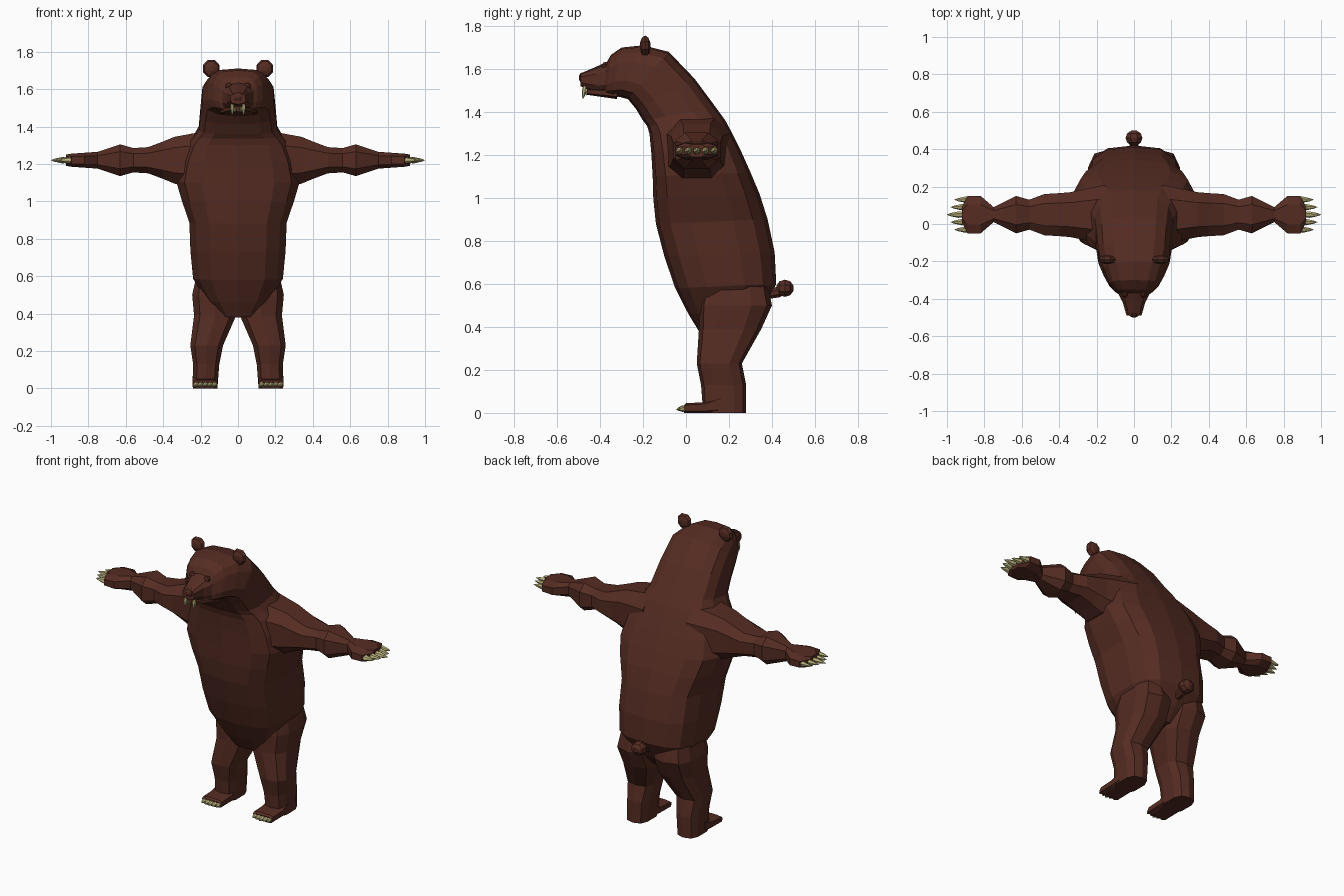
import bpy
import bmesh
import math
from mathutils import Vector

cube = bpy.data.objects.get("Cube")
if cube:
    bpy.data.objects.remove(cube, do_unlink=True)


def make_material(name, red, green, blue):
    material = bpy.data.materials.new(name)
    material.use_nodes = True
    color = (red, green, blue, 1)
    material.diffuse_color = color
    shader = material.node_tree.nodes["Principled BSDF"]
    shader.inputs["Base Color"].default_value = color
    return material


fur = make_material("brown_fur", .09, .025, .016)
ivory = make_material("pale_claw", .5, .45, .2)


def outline(center, u, v, sides, power):
    """Rounded-box cross-section that fills the half axes u and v."""
    def soften(value):
        return math.copysign(abs(value) ** power, value)

    angles = [math.tau * (i + .5) / sides for i in range(sides)]
    across = [soften(math.cos(angle)) for angle in angles]
    along = [soften(math.sin(angle)) for angle in angles]
    return [center + u * a / max(across) + v * b / max(along)
            for a, b in zip(across, along)]


def build(name, tubes, material, sides=8, power=1):
    """Flat-shaded object made of one or more capped lofts."""
    bm = bmesh.new()
    for rings in tubes:
        loops = []
        for center, u, v in rings:
            points = outline(center, u, v, sides, power)
            loops.append([bm.verts.new(point) for point in points])
        for lower, upper in zip(loops, loops[1:]):
            for i in range(sides):
                j = (i + 1) % sides
                bm.faces.new((lower[i], lower[j], upper[j], upper[i]))
        bm.faces.new(loops[0])
        bm.faces.new(loops[-1])
    bmesh.ops.recalc_face_normals(bm, faces=bm.faces)
    mesh = bpy.data.meshes.new(name)
    bm.to_mesh(mesh)
    bm.free()
    mesh.materials.append(material)
    obj = bpy.data.objects.new(name, mesh)
    bpy.context.collection.objects.link(obj)


def refine(keys):
    """Adds a smoothly interpolated step between neighbouring keys."""
    keys = [Vector(key) for key in keys]
    padded = [keys[0]] + keys + [keys[-1]]
    result = []
    for before, start, end, after in zip(padded, padded[1:], padded[2:], padded[3:]):
        result += [start, ((start + end) * 9 - before - after) / 16]
    return result + [keys[-1]]


def slanted_ring(front_y, front_z, back_y, back_z, half_width):
    front = Vector((0, front_y, front_z))
    back = Vector((0, back_y, back_z))
    return (front + back) / 2, Vector((half_width, 0, 0)), (back - front) / 2


def spike(base, tip, radius):
    """Blade-like cone that swells a little before its point."""
    base, tip = Vector(base), Vector(tip)
    direction = (tip - base).normalized()
    u = direction.orthogonal().normalized() * radius
    v = direction.cross(u)
    return [(base.lerp(tip, t), u * size, v * size)
            for t, size in ((0, .8), (.4, 1), (.8, .5), (1, .05))]


def ball(center, radius_x, radius_y, radius_z, steps=5):
    """Low-poly ellipsoid lofted from front to back."""
    rings = []
    for i in range(steps):
        angle = math.pi * (i + .5) / steps
        middle = Vector(center) - Vector((0, radius_y * math.cos(angle), 0))
        u = Vector((radius_x * math.sin(angle), 0, 0))
        v = Vector((0, 0, radius_z * math.sin(angle)))
        rings.append((middle, u, v))
    return rings


# Torso, neck and head in one sweep from hips to face
torso = [
    (.06, .38, .3, .42, .1), (-.05, .58, .42, .6, .24),
    (-.14, .88, .38, .9, .26), (-.155, 1.1, .3, 1.12, .33),
    (-.17, 1.3, .21, 1.31, .27), (-.2, 1.36, .14, 1.42, .21),
    (-.27, 1.46, -.08, 1.68, .19), (-.35, 1.47, -.3, 1.7, .13),
    (-.38, 1.47, -.37, 1.63, .08),
]
build("body", [[slanted_ring(*key) for key in refine(torso)]], fur, sides=14, power=.65)

# Muzzle, lower jaw and nose
muzzle = [(-.34, 1.48, -.33, 1.65, .1), (-.42, 1.49, -.42, 1.61, .06),
          (-.49, 1.52, -.49, 1.58, .04)]
build("muzzle", [[slanted_ring(*key) for key in muzzle]], fur, sides=10, power=.7)
jaw = [(-.32, 1.46, -.32, 1.51, .1), (-.46, 1.48, -.46, 1.51, .04)]
build("lower_jaw", [[slanted_ring(*key) for key in jaw]], fur, power=.7)
build("nose", [ball((0, -.48, 1.56), .03, .02, .025)], fur)

# Fangs: an outer upper pair and an inner lower pair
signs = (1, -1)
build("upper_fangs", [spike((s * .03, -.47, 1.52), (s * .03, -.48, 1.46), .01)
                      for s in signs], ivory, sides=6)
build("lower_fangs", [spike((s * .015, -.46, 1.48), (s * .015, -.48, 1.51), .007)
                      for s in signs], ivory, sides=6)

# Stubby tail on a thin stem
build("tail", [ball((0, .46, .58), .045, .042, .04),
               spike((0, .38, .55), (0, .5, .58), .025)], fur)

# Arm: distance from the middle, half depth, half height
arm = [
    (.15, .16, .16), (.34, .12, .125), (.4, .115, .1), (.48, .11, .07), (.56, .08, .065),
    (.63, .1, .085), (.75, .04, .045), (.82, .1, .04), (.89, .1, .035), (.92, .04, .03),
]
arm_y, arm_z = .05, 1.22

# Leg: height, inner, outer, front and back edge
leg = [
    (0, .11, .24, .08, .28), (.13, .1, .24, .07, .28), (.23, .08, .255, .05, .26),
    (.39, .01, .235, .06, .35), (.5, .01, .245, .06, .4), (.7, .06, .2, .1, .36),
]

# Foot: position along the sole, thickness
foot = [(.16, .08), (.09, .05), (0, .045), (-.01, .035)]
foot_x, foot_half = .176, .066
fan = range(-2, 3)

for label, side in zip(("left", "right"), signs):
    # Arm with paw, and its fan of five claws
    rings = [(Vector((side * x, arm_y, arm_z)), Vector((0, depth, 0)), Vector((0, 0, height)))
             for x, depth, height in arm]
    build(label + "_arm", [rings], fur, power=.7)
    claws = []
    for k in fan:
        y = arm_y + .04 * k
        reach = 1 - .02 * abs(k)
        claws.append(spike((side * (reach - .1), y, arm_z), (side * reach, y, arm_z), .016))
    build(label + "_hand_claws", claws, ivory, sides=6)

    # Leg tapering from the hip to the heel
    rings = []
    for z, inner, outer, front, back in leg:
        center = Vector((side * (inner + outer) / 2, (front + back) / 2, z))
        u = Vector(((outer - inner) / 2, 0, 0))
        rings.append((center, u, Vector((0, (back - front) / 2, 0))))
    build(label + "_leg", [rings], fur, sides=10, power=.7)

    # Flat foot with five toe claws
    rings = [(Vector((side * foot_x, y, thick / 2)), Vector((foot_half, 0, 0)),
              Vector((0, 0, thick / 2))) for y, thick in foot]
    build(label + "_foot", [rings], fur, power=.5)
    claws = []
    for k in fan:
        x = side * (foot_x + .025 * k)
        claws.append(spike((x, 0, .022), (x, .005 * abs(k) - .045, .016), .014))
    build(label + "_toe_claws", claws, ivory, sides=6)

    # Round ear on a short stem
    build(label + "_ear", [ball((side * .143, -.19, 1.71), .044, .025, .046),
                           spike((side * .12, -.19, 1.62), (side * .14, -.19, 1.73), .025)], fur)

    # Eye
    build(label + "_eye", [ball((side * .05, -.375, 1.615), .018, .018, .018)], fur)
